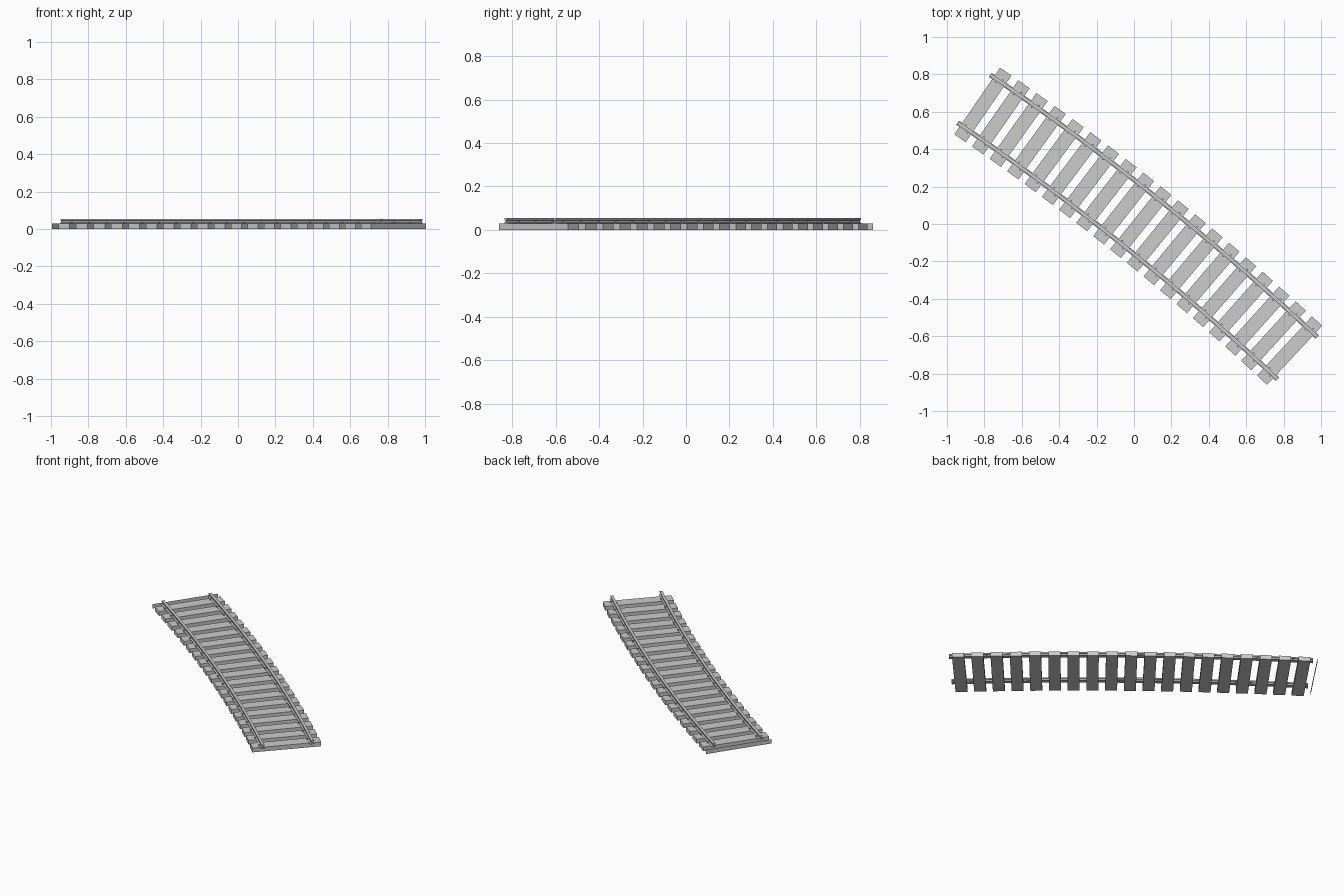
import bpy, bmesh
from math import radians, cos, sin

if "Cube" in bpy.data.objects:
    bpy.data.objects.remove(bpy.data.objects["Cube"])

R = 14.3                      # track centre-line radius
MID = radians(51.3)           # direction of the middle sleeper
STEP = radians(0.468)         # angle between sleepers
N = 19
CX, CY = 0.036 - R * cos(MID), 0.010 - R * sin(MID)
TOP, LENGTH, WIDTH, GAUGE = 0.029, 0.432, 0.074, 0.155


def place(i, across, along, z):
    """Point near sleeper i: across the track, along the track, height."""
    a = MID - (i - (N - 1) / 2) * STEP
    return (CX + (R + across) * cos(a) + along * sin(a),
            CY + (R + across) * sin(a) - along * cos(a), z)


def make(name, bm, recalc=True):
    if recalc:
        bmesh.ops.recalc_face_normals(bm, faces=bm.faces)
    me = bpy.data.meshes.new(name)
    bm.to_mesh(me)
    bm.free()
    ob = bpy.data.objects.new(name, me)
    bpy.context.collection.objects.link(ob)


def prism(bm, i, outline, z0, z1):
    """Extrude an (across, along) outline beside sleeper i."""
    lo = [bm.verts.new(place(i, u, v, z0)) for u, v in outline]
    hi = [bm.verts.new(place(i, u, v, z1)) for u, v in outline]
    bm.faces.new(lo)
    bm.faces.new(hi)
    for k in range(len(lo)):
        j = (k + 1) % len(lo)
        bm.faces.new((lo[k], lo[j], hi[j], hi[k]))


# sleepers
L, W = LENGTH / 2, WIDTH / 2
for i in range(N):
    bm = bmesh.new()
    prism(bm, i, [(-L, -W), (L, -W), (L, W), (-L, W)], 0, TOP)
    make(f"sleeper_{i + 1}", bm)

# lone side face of the next sleeper at the left end
bm = bmesh.new()
bm.faces.new([bm.verts.new(place(-1, u, W, z))
              for u, z in ((-L, 0), (L, 0), (L, TOP), (-L, TOP))])
make("end_sleeper_face", bm, False)

# rails: I-shaped section swept along the arc
half = [(0.013, TOP), (0.013, 0.032), (0.004, 0.035), (0.004, 0.044),
        (0.009, 0.046), (0.009, 0.054)]
section = half + [(-u, z) for u, z in reversed(half)]
for side, name in ((1, "outer_rail"), (-1, "inner_rail")):
    bm = bmesh.new()
    rings = [[bm.verts.new(place(k - 0.5, side * GAUGE + u, 0, z)) for u, z in section]
             for k in range(N + 1)]
    for a, b in zip(rings, rings[1:]):
        for k in range(len(section)):
            j = (k + 1) % len(section)
            bm.faces.new((a[k], a[j], b[j], b[k]))
    bm.faces.new(rings[0])
    bm.faces.new(rings[-1])
    make(name, bm)

# spikes: a staggered pair gripping each rail on every sleeper
bm = bmesh.new()
for i in range(N):
    for side in (1, -1):
        for s in (1, -1):
            u0, v0 = side * GAUGE + s * 0.014, s * side * 0.014
            hexagon = [(u0 + 0.006 * cos(k * radians(60)),
                        v0 + 0.006 * sin(k * radians(60))) for k in range(6)]
            prism(bm, i, hexagon, TOP - 0.003, 0.038)
make("rail_spikes", bm)
